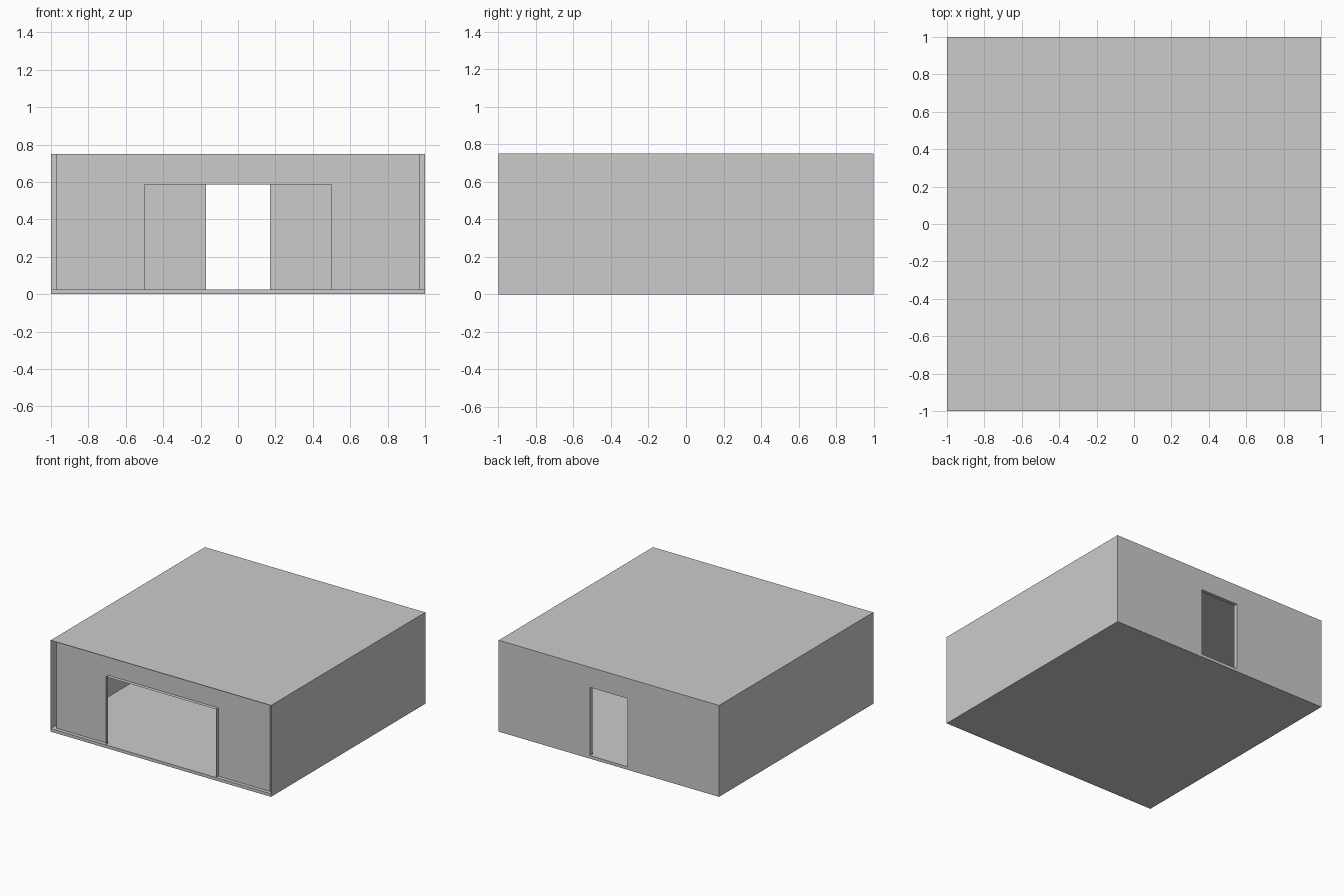
import bpy, bmesh

if "Cube" in bpy.data.objects:
    bpy.data.objects.remove(bpy.data.objects["Cube"])

OUT, INN = 1.0, 0.97        # outer and inner wall planes
Z0, Z1 = 0.025, 0.75        # floor top, roof
DOOR_TOP = 0.585
FRONT_HALF, BACK_HALF = 0.5, 0.17   # half widths of the two openings


def make(name, quads):
    bm = bmesh.new()
    for q in quads:
        bm.faces.new([bm.verts.new(p) for p in q])
    bmesh.ops.remove_doubles(bm, verts=bm.verts, dist=1e-5)
    me = bpy.data.meshes.new(name)
    bm.to_mesh(me)
    bm.free()
    ob = bpy.data.objects.new(name, me)
    bpy.context.collection.objects.link(ob)
    return ob


def wall_x(x, y, face):
    """Side wall plane at x, spanning -y..y; face = sign of its normal."""
    q = [(x, -y, Z0), (x, y, Z0), (x, y, Z1), (x, -y, Z1)]
    return q if face > 0 else q[::-1]


def wall_y(y, w, half, face):
    """Wall plane at y with a doorway in the middle; face = sign of its normal."""
    quads = []
    for a, b, lo in ((-w, -half, Z0), (-half, half, DOOR_TOP), (half, w, Z0)):
        # side pieces are split at the lintel so the vertices meet
        spans = ((lo, DOOR_TOP), (DOOR_TOP, Z1)) if lo == Z0 else ((lo, Z1),)
        for c, d in spans:
            q = [(a, y, c), (b, y, c), (b, y, d), (a, y, d)]
            quads.append(q if face < 0 else q[::-1])
    return quads


def reveal(ya, yb, h):
    """Jambs and soffit of a doorway between planes ya < yb."""
    return [
        [(-h, ya, Z0), (-h, yb, Z0), (-h, yb, DOOR_TOP), (-h, ya, DOOR_TOP)],
        [(h, ya, Z0), (h, ya, DOOR_TOP), (h, yb, DOOR_TOP), (h, yb, Z0)],
        [(-h, ya, DOOR_TOP), (-h, yb, DOOR_TOP), (h, yb, DOOR_TOP), (h, ya, DOOR_TOP)],
    ]


# Floor slab
bpy.ops.mesh.primitive_cube_add(size=1, location=(0, 0, Z0 / 2))
floor = bpy.context.object
floor.name = "floor_slab"
floor.scale = (2 * OUT, 2 * OUT, Z0)

# Outer shell: sides and back (the front cladding is left open)
make("outer_walls", [wall_x(-OUT, OUT, -1), wall_x(OUT, OUT, 1)]
     + wall_y(OUT, OUT, BACK_HALF, 1))

# Inner lining of the room
make("inner_walls", [wall_x(-INN, INN, 1), wall_x(INN, INN, -1)]
     + wall_y(INN, INN, BACK_HALF, -1)
     + wall_y(-INN, INN, FRONT_HALF, 1))

# Doorway reveals
make("front_opening_reveal", reveal(-OUT, -INN, FRONT_HALF))
make("back_door_reveal", reveal(INN, OUT, BACK_HALF))

# Flat roof
make("roof", [[(-OUT, -OUT, Z1), (OUT, -OUT, Z1), (OUT, OUT, Z1), (-OUT, OUT, Z1)]])
